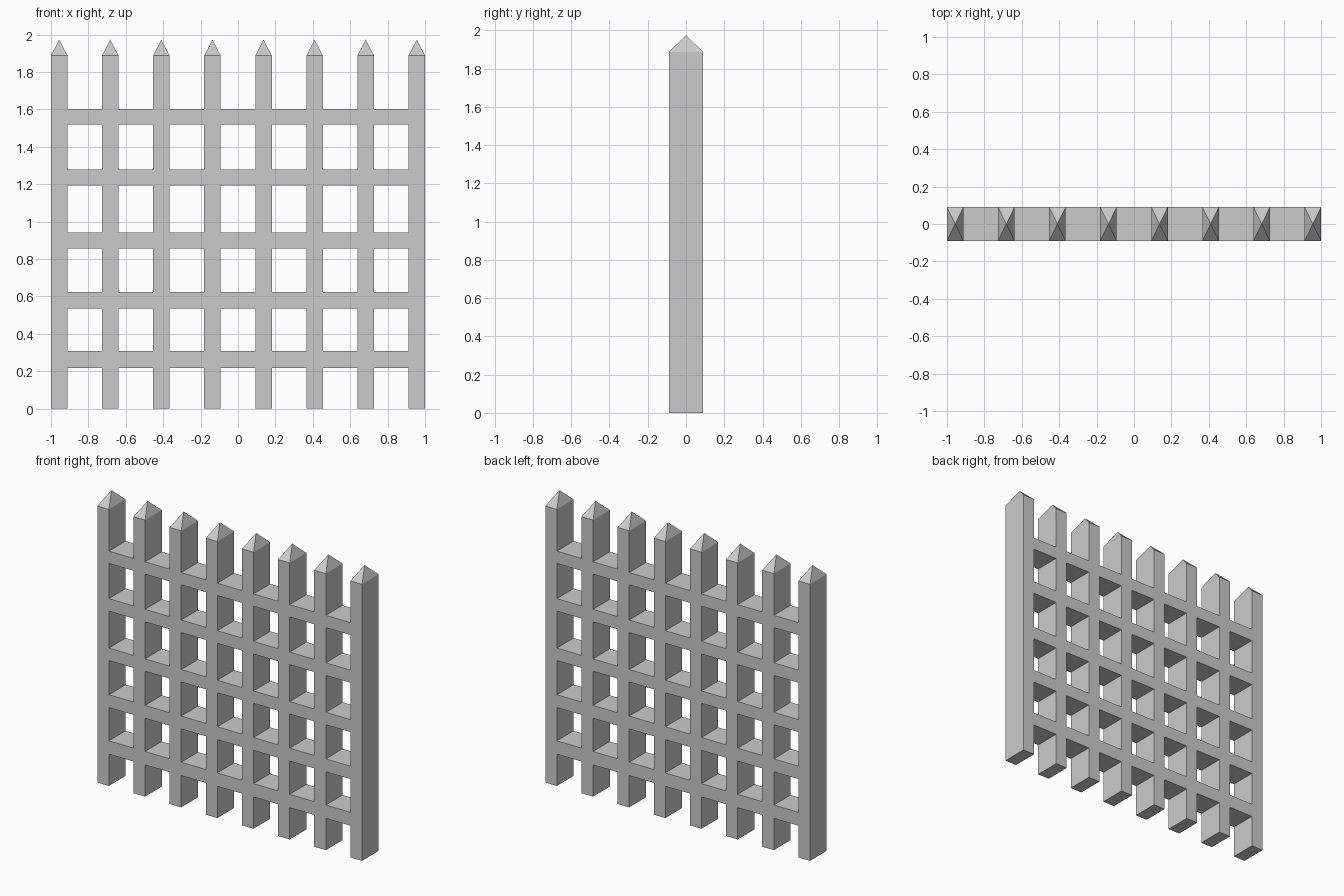
import bpy, bmesh

if "Cube" in bpy.data.objects:
    bpy.data.objects.remove(bpy.data.objects["Cube"])

HALF_DEPTH = 0.09
POST_W, POST_TOP, TIP_H = 0.088, 1.888, 0.085
POSTS = 8
RAILS = [(0.217, 0.308), (0.535, 0.623), (0.856, 0.941), (1.193, 1.279), (1.519, 1.603)]

# Grid lines: odd-indexed gaps between pairs are open, pairs bound a post or rail
pitch = (2 - POST_W) / (POSTS - 1)
xs = [-1 + i * pitch + side for i in range(POSTS) for side in (0, POST_W)]
zs = [0] + [z for rail in RAILS for z in rail] + [POST_TOP]

bm = bmesh.new()
verts = {}


def vert(i, k):
    if (i, k) not in verts:
        verts[i, k] = bm.verts.new((xs[i], -HALF_DEPTH, zs[k]))
    return verts[i, k]


# Front face of the lattice: posts (even columns) and rails (odd rows)
for i in range(len(xs) - 1):
    for k in range(len(zs) - 1):
        if i % 2 == 0 or k % 2 == 1:
            bm.faces.new((vert(i, k), vert(i + 1, k), vert(i + 1, k + 1), vert(i, k + 1)))

# Give the lattice its thickness
ext = bmesh.ops.extrude_face_region(bm, geom=bm.faces[:], use_keep_orig=True)
back = [g for g in ext["geom"] if isinstance(g, bmesh.types.BMVert)]
bmesh.ops.translate(bm, verts=back, vec=(0, 2 * HALF_DEPTH, 0))
bmesh.ops.recalc_face_normals(bm, faces=bm.faces[:])

# Pointed tips on the posts
tops = [f for f in bm.faces if all(v.co.z > POST_TOP - 0.001 for v in f.verts)]
bmesh.ops.poke(bm, faces=tops, offset=TIP_H)
bmesh.ops.recalc_face_normals(bm, faces=bm.faces[:])

mesh = bpy.data.meshes.new("gate_lattice")
bm.to_mesh(mesh)
bm.free()
bpy.context.collection.objects.link(bpy.data.objects.new("gate_lattice", mesh))
